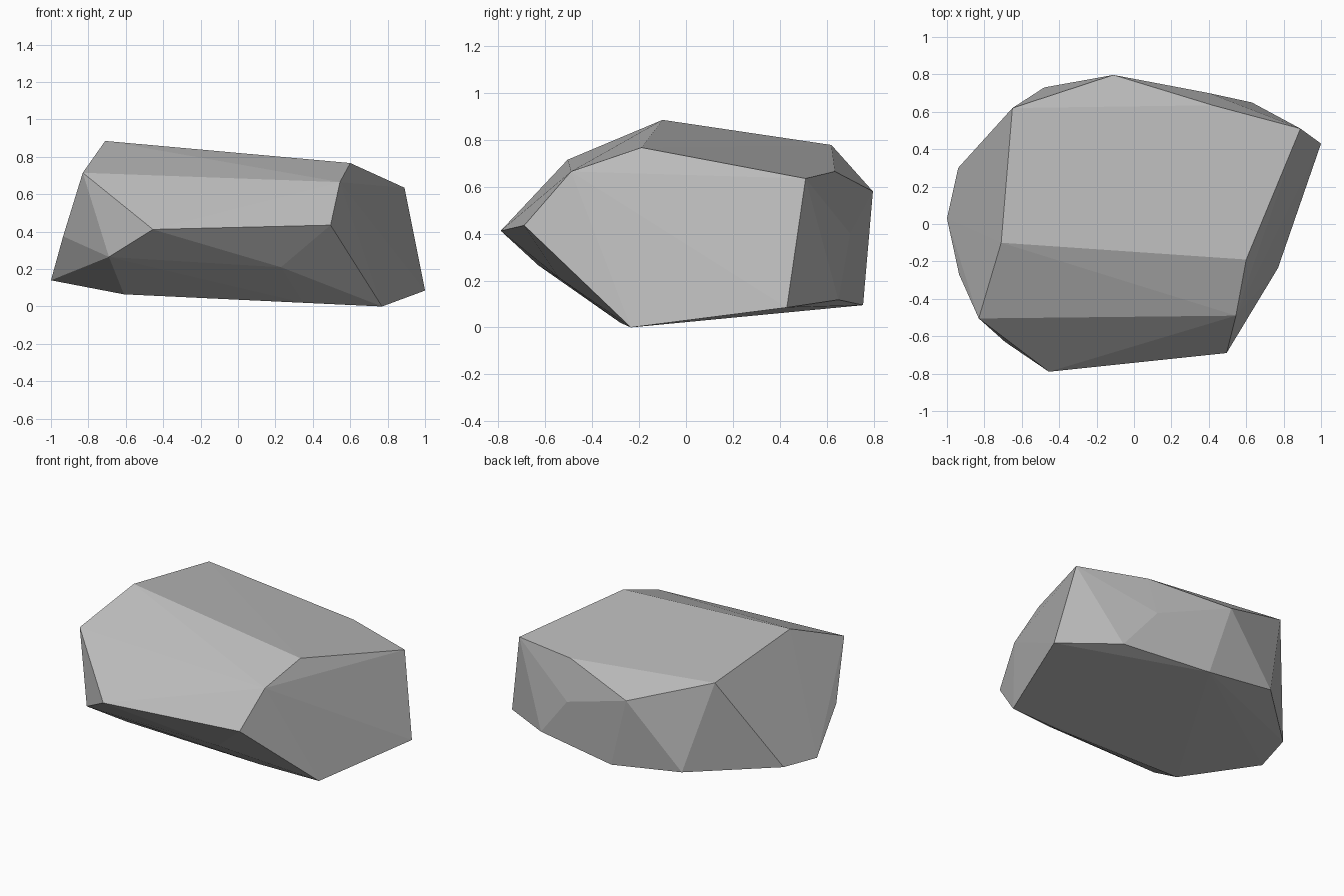
import bpy
import bmesh

cube = bpy.data.objects.get("Cube")
if cube:
    bpy.data.objects.remove(cube, do_unlink=True)


def flat_material(name, color):
    material = bpy.data.materials.new(name)
    material.use_nodes = True
    material.diffuse_color = color
    shader = next(n for n in material.node_tree.nodes if n.type == "BSDF_PRINCIPLED")
    shader.inputs["Base Color"].default_value = color
    shader.inputs["Roughness"].default_value = 0.9
    return material


# Corners of the tilted upper plateau
crown = [
    (-.71, -.1, .885), (.6, -.19, .767), (.89, .51, .635), (.42, .635, .665),
    (-.2, .595, .732), (-.65, .62, .778), (-.67, .19, .838),
]

# Corners around the widest part of the stone
waist = [
    (-.83, -.505, .715), (.545, -.49, .665), (.495, -.69, .435),
    (-.455, -.79, .412), (-.935, -.27, .375), (-.11, .797, .58),
    (.4, .7, .4), (.68, -.23, .43),
]

# Corners around the sloping underside
base = [
    (.77, -.235, 0), (1, .43, .085), (.63, .65, .118), (.03, .755, .095),
    (-.48, .73, .17), (-.94, .3, .164), (-1, .03, .14), (-.61, -.32, .065),
    (-.69, -.63, .265), (.23, -.54, .21), (.35, -.28, .02),
]


def build_stone(name, corners, material):
    """Wrap a faceted, flat shaded skin around the corner points."""
    bm = bmesh.new()
    for corner in corners:
        bm.verts.new(corner)
    hull = bmesh.ops.convex_hull(bm, input=bm.verts[:])
    spare = {v for v in hull["geom_interior"] + hull["geom_unused"]
             if isinstance(v, bmesh.types.BMVert)}
    bmesh.ops.delete(bm, geom=list(spare), context="VERTS")
    bmesh.ops.recalc_face_normals(bm, faces=bm.faces[:])
    mesh = bpy.data.meshes.new(name)
    bm.to_mesh(mesh)
    bm.free()
    mesh.materials.append(material)
    stone = bpy.data.objects.new(name, mesh)
    bpy.context.collection.objects.link(stone)
    return stone


stone_grey = flat_material("stone grey", (.5, .5, .5, 1))
build_stone("faceted_rock", crown + waist + base, stone_grey)
